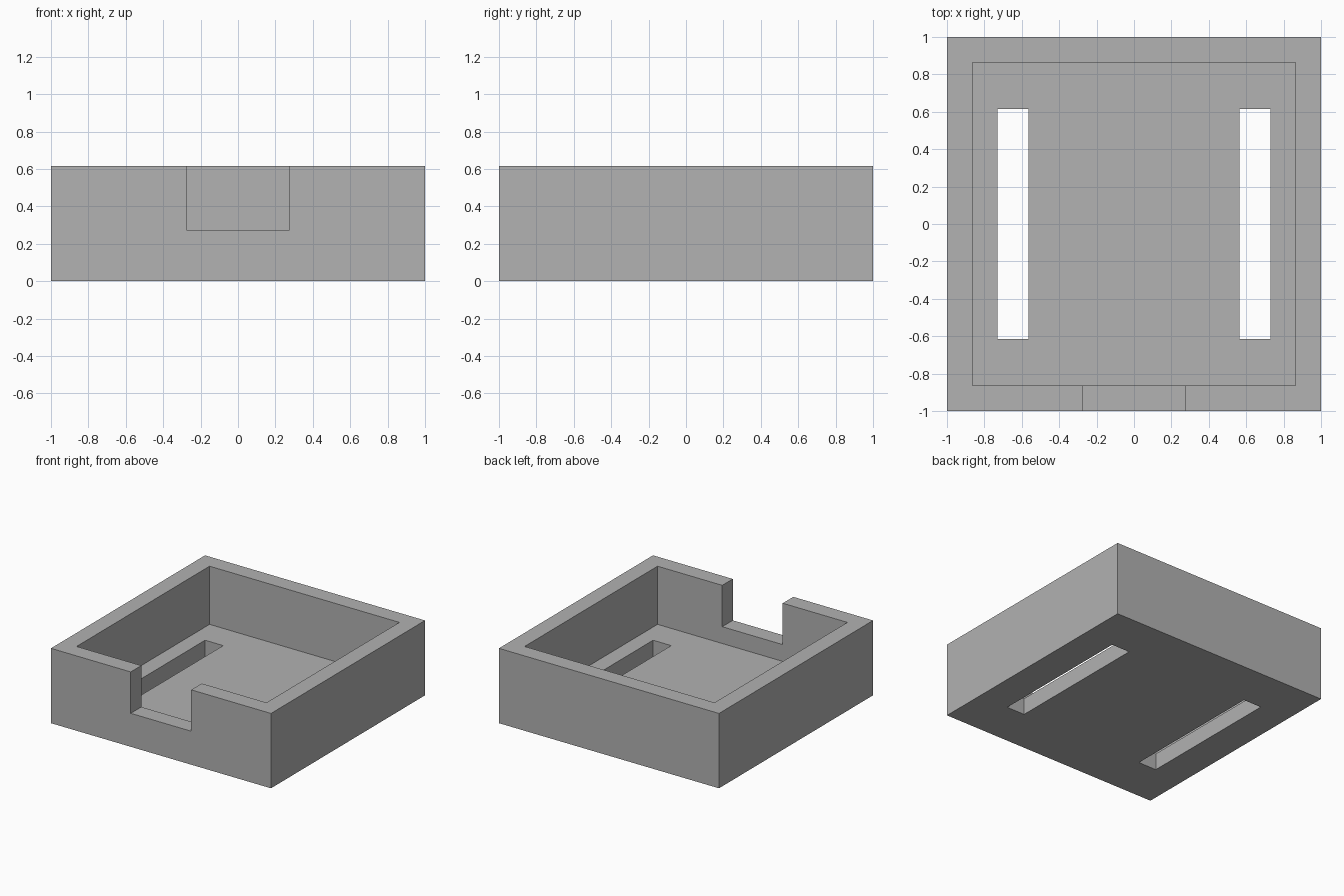
import bpy
from mathutils import Vector

if "Cube" in bpy.data.objects:
    bpy.data.objects.remove(bpy.data.objects["Cube"], do_unlink=True)

HEIGHT = 0.615
WALL = 0.137
INNER = 1 - WALL
NOTCH_HALF, NOTCH_Z = 0.275, 0.275
SLOT_IN, SLOT_OUT, SLOT_HALF = 0.565, 0.73, 0.615
OVER = 0.2  # cutter overshoot

grey = bpy.data.materials.new("plain_grey")
grey.use_nodes = True
colour = (0.445, 0.445, 0.445, 1)
grey.diffuse_color = colour
grey.node_tree.nodes["Principled BSDF"].inputs["Base Color"].default_value = colour


def box(name, low, high):
    """Axis-aligned box between two corners."""
    low, high = Vector(low), Vector(high)
    bpy.ops.mesh.primitive_cube_add(size=1)
    obj = bpy.context.object
    obj.name = obj.data.name = name
    for v in obj.data.vertices:
        v.co = (low + high) / 2 + v.co * (high - low)
    obj.data.materials.append(grey)
    return obj


# Solid block that becomes the tray
tray = box("open_tray", (-1, -1, 0), (1, 1, HEIGHT))

# Main cavity and front notch
top = HEIGHT + OVER
cutters = [
    box("cavity_cutter", (-INNER, -INNER, WALL), (INNER, INNER, top)),
    box("notch_cutter", (-NOTCH_HALF, -1 - OVER, NOTCH_Z), (NOTCH_HALF, -INNER + OVER, top)),
]

# Mirrored pair of slots through the floor
for side, label in ((1, "left"), (-1, "right")):
    x0, x1 = sorted((side * SLOT_IN, side * SLOT_OUT))
    cutters.append(box(label + "_slot_cutter", (x0, -SLOT_HALF, -OVER), (x1, SLOT_HALF, WALL + OVER)))

for cutter in cutters:
    cutter.hide_render = True
    mod = tray.modifiers.new(cutter.name, "BOOLEAN")
    mod.operation = "DIFFERENCE"
    mod.solver = "EXACT"
    mod.object = cutter

# Apply the cuts, then discard the cutters
bpy.ops.object.select_all(action="DESELECT")
tray.select_set(True)
bpy.context.view_layer.objects.active = tray
for mod in list(tray.modifiers):
    bpy.ops.object.modifier_apply(modifier=mod.name)
for cutter in cutters:
    bpy.data.objects.remove(cutter, do_unlink=True)
